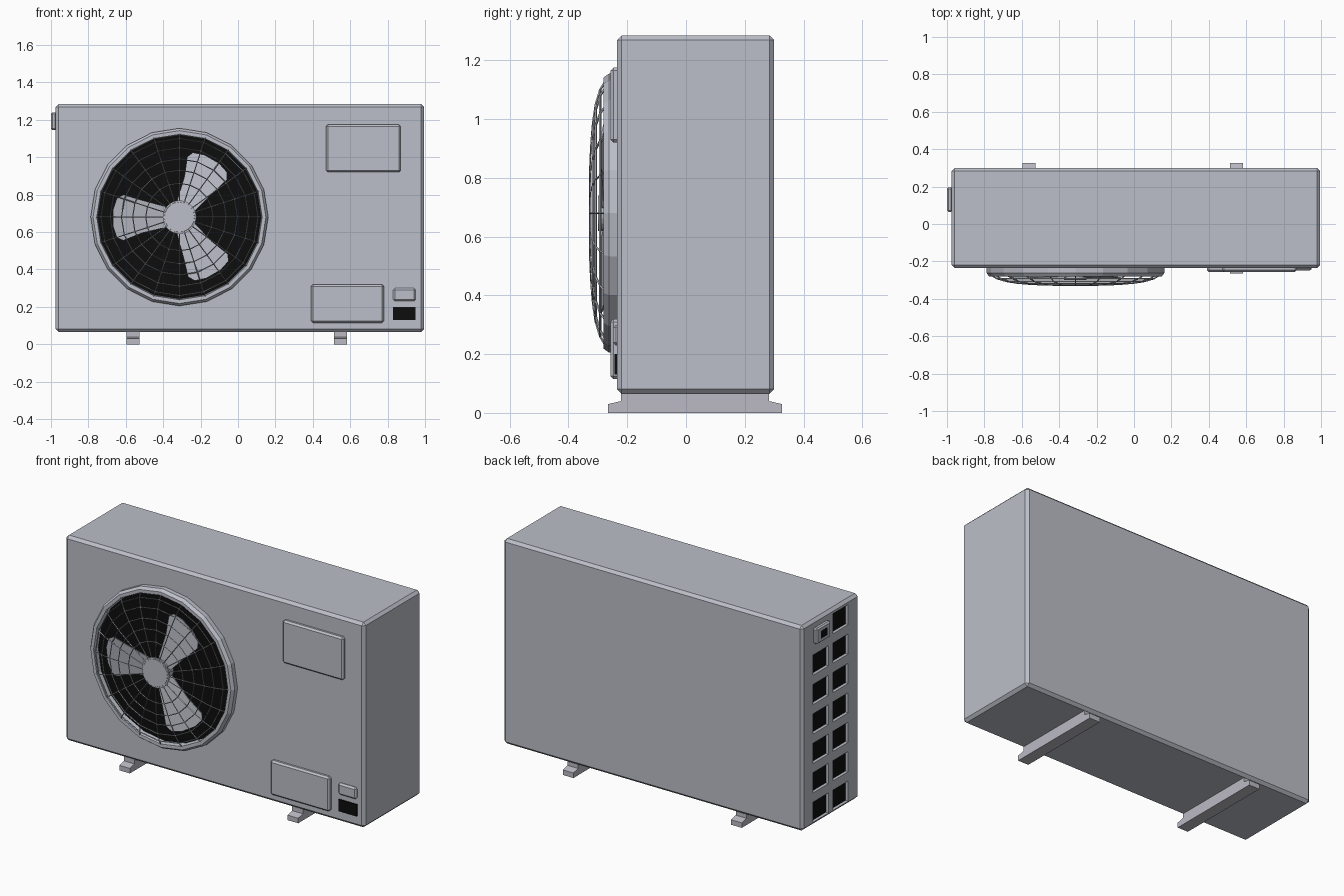
import bpy, bmesh, math
from mathutils import Matrix, Vector

cube = bpy.data.objects.get("Cube")
if cube:
    bpy.data.objects.remove(cube, do_unlink=True)


def material(name, rgb):
    m = bpy.data.materials.new(name)
    m.use_nodes = True
    col = (*rgb, 1)
    m.diffuse_color = col
    m.node_tree.nodes["Principled BSDF"].inputs["Base Color"].default_value = col
    return m


GREY = material("casing grey", (0.50, 0.52, 0.58))
FOOT = material("bracket grey", (0.50, 0.49, 0.55))
BLACK = material("vent black", (0.004, 0.004, 0.004))

FRONT, BACK = -0.235, 0.30
LEFT, RIGHT = 0.995, -0.975
FAN = Vector((-0.313, 0, 0.68))
SIDES = 20


def make(name, bm, mat):
    bmesh.ops.recalc_face_normals(bm, faces=bm.faces)
    me = bpy.data.meshes.new(name)
    bm.to_mesh(me)
    bm.free()
    me.materials.append(mat)
    ob = bpy.data.objects.new(name, me)
    bpy.context.collection.objects.link(ob)
    return ob


def add_box(bm, x, y, z):
    centre = Vector([(a + b) / 2 for a, b in (x, y, z)])
    size = [abs(b - a) for a, b in (x, y, z)]
    mat = Matrix.Translation(centre) @ Matrix.Diagonal((*size, 1))
    bmesh.ops.create_cube(bm, size=1, matrix=mat)


def box(name, x, y, z, mat, chamfer=0):
    bm = bmesh.new()
    add_box(bm, x, y, z)
    ob = make(name, bm, mat)
    if chamfer:
        mod = ob.modifiers.new("chamfer", 'BEVEL')
        mod.width, mod.segments = chamfer, 1
    return ob


def prism(bm, points, offset):
    """Extrude an outline by an offset vector."""
    face = bm.faces.new([bm.verts.new(p) for p in points])
    new = bmesh.ops.extrude_face_region(bm, geom=[face])["geom"]
    bmesh.ops.translate(bm, vec=offset,
                        verts=[v for v in new if isinstance(v, bmesh.types.BMVert)])


def lathe(name, profile, mat, closed=False):
    """Turn (radius, y) points about the fan axis."""
    bm = bmesh.new()
    rings = []
    for i in range(SIDES):
        a = math.tau * i / SIDES
        rings.append([bm.verts.new(FAN + Vector((r * math.sin(a), y, r * math.cos(a))))
                      for r, y in profile])
    n = len(profile)
    for i in range(SIDES):
        p, q = rings[i], rings[(i + 1) % SIDES]
        for j in range(n if closed else n - 1):
            k = (j + 1) % n
            bm.faces.new((p[j], p[k], q[k], q[j]))
    return make(name, bm, mat)


def disc(name, radius, y, depth, mat):
    bm = bmesh.new()
    ring = [FAN + Vector((radius * math.sin(a), y, radius * math.cos(a)))
            for a in (math.tau * i / SIDES for i in range(SIDES))]
    prism(bm, ring, Vector((0, depth, 0)))
    return make(name, bm, mat)


# Casing
casing = box("casing", (RIGHT, LEFT), (FRONT, BACK), (0.065, 1.285), GREY, 0.016)

# Side vents: two columns of recesses, the top rear place holds the handle
cutter_bm, plate_bm = bmesh.new(), bmesh.new()
for row in range(7):
    z = 0.145 + row * 0.175
    for col, y in enumerate((-0.06, 0.125)):
        if row == 6 and col == 1:
            continue
        ys, zs = (y - 0.072, y + 0.072), (z - 0.06, z + 0.06)
        add_box(cutter_bm, (RIGHT - 0.05, RIGHT + 0.025), ys, zs)
        add_box(plate_bm, (RIGHT + 0.018, RIGHT + 0.026), ys, zs)
cutter = make("vent_cutter", cutter_bm, GREY)
cutter.hide_render = True
cutter.hide_viewport = True
cutter.display_type = 'WIRE'
make("side_vent_backs", plate_bm, BLACK)
cut = casing.modifiers.new("vents", 'BOOLEAN')
cut.operation, cut.object, cut.solver = 'DIFFERENCE', cutter, 'EXACT'

# Side handle with a dark recess
box("side_handle", (-1.0, RIGHT + 0.005), (0.065, 0.195), (1.145, 1.24), GREY, 0.008)
box("handle_recess", (-1.001, -0.995), (0.1, 0.16), (1.17, 1.215), BLACK)

# Front panels
for name, x, z, mat, depth in (
        ("upper_panel", (0.47, 0.87), (0.92, 1.175), GREY, 0.022),
        ("lower_panel", (0.39, 0.78), (0.115, 0.32), GREY, 0.022),
        ("small_panel", (0.83, 0.95), (0.23, 0.30), GREY, 0.014),
        ("small_vent", (0.83, 0.95), (0.13, 0.20), BLACK, 0.008)):
    box(name, x, (FRONT - depth, FRONT + 0.01), z, mat, 0.01 if mat == GREY else 0)

# Fan surround and dark backing
lathe("fan_surround", [(0.475, FRONT + 0.005), (0.475, -0.262), (0.462, -0.28),
                       (0.442, -0.28), (0.435, FRONT + 0.005)], GREY, True)
disc("fan_backing", 0.437, -0.243, 0.008, BLACK)

# Fan blades, tilted across their width
outline = [(0.05, -0.05), (0.2, -0.09), (0.3, -0.12), (0.335, -0.10), (0.355, -0.04),
           (0.355, 0.05), (0.335, 0.11), (0.3, 0.125), (0.2, 0.085), (0.05, 0.05)]
bm = bmesh.new()
for i in range(3):
    a = math.pi + math.tau * i / 3
    out, side = Vector((math.cos(a), 0, math.sin(a))), Vector((-math.sin(a), 0, math.cos(a)))
    points = [FAN + out * r + side * w + Vector((0, -0.28 + 0.13 * w, 0)) for r, w in outline]
    prism(bm, points, Vector((0, 0.006, 0)))
make("fan_blades", bm, GREY)
disc("fan_hub", 0.06, -0.30, 0.06, GREY)

# Domed guard of spokes and hoops with a centre cap
guard = lathe("fan_guard", [(0.445, -0.277), (0.42, -0.292), (0.37, -0.307), (0.31, -0.316),
                            (0.25, -0.321), (0.18, -0.325), (0.08, -0.327)], GREY)
wire = guard.modifiers.new("wires", 'WIREFRAME')
wire.thickness = 0.008
wire.use_even_offset = False
disc("guard_cap", 0.09, -0.33, 0.008, GREY)

# Mounting feet
for name, x in (("right_foot", -0.596), ("left_foot", 0.512)):
    bm = bmesh.new()
    section = [(-0.265, 0), (0.327, 0), (0.327, 0.03), (0.283, 0.04),
               (0.283, 0.07), (-0.222, 0.07), (-0.222, 0.04), (-0.265, 0.03)]
    prism(bm, [(x, y, z) for y, z in section], Vector((0.07, 0, 0)))
    make(name, bm, FOOT)
